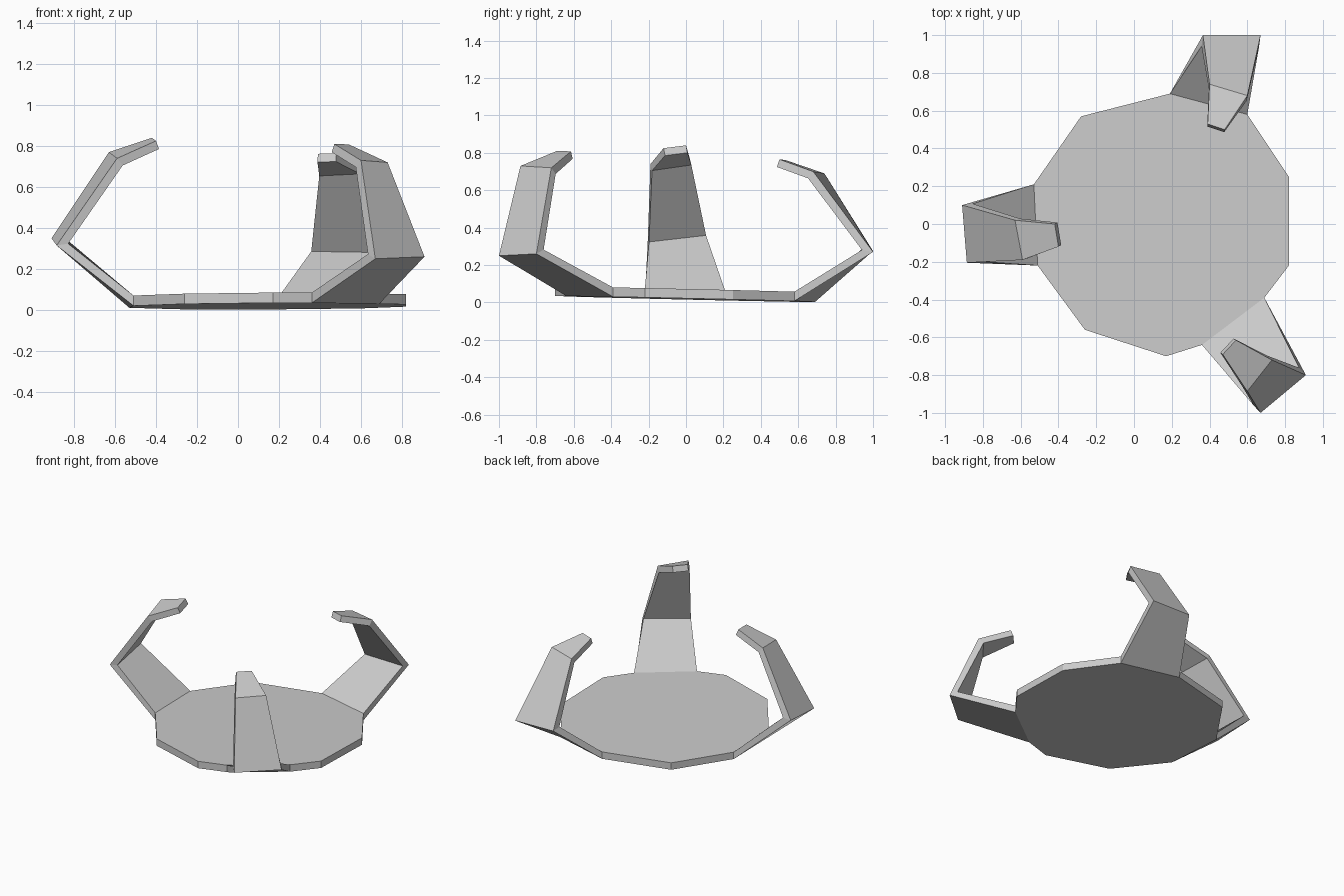
import bpy
from mathutils import Vector

cube = bpy.data.objects.get("Cube")
if cube:
    bpy.data.objects.remove(cube, do_unlink=True)

# Single matte grey for the whole model
GREY = (0.6, 0.6, 0.6, 1.0)
grey = bpy.data.materials.new("plain grey")
grey.use_nodes = True
grey.diffuse_color = GREY
grey.node_tree.nodes["Principled BSDF"].inputs["Base Color"].default_value = GREY

PLATE_THICKNESS = 0.05
CLAW_THICKNESS = 0.043


def add_mesh(name, verts, faces):
    mesh = bpy.data.meshes.new(name)
    mesh.from_pydata([tuple(v) for v in verts], [], faces)
    mesh.materials.append(grey)
    mesh.validate()
    obj = bpy.data.objects.new(name, mesh)
    bpy.context.collection.objects.link(obj)
    return obj


def on_plate(x, y):
    """Point on the underside of the slightly tilted plate."""
    return Vector((x, y, 0.018 + 0.005 * x - 0.023 * y))


# Base plate: tilted polygon outline, counter-clockwise from the left side
outline = [(0.82, -0.22), (0.82, 0.25), (0.6, 0.58), (0.19, 0.69),
           (-0.28, 0.57), (-0.53, 0.21), (-0.51, -0.22), (-0.26, -0.56),
           (0.17, -0.7), (0.36, -0.64), (0.69, -0.39)]
bottom = [on_plate(x, y) for x, y in outline]
lift = Vector((0, 0, PLATE_THICKNESS))
count = len(bottom)
sides = [(i, (i + 1) % count, (i + 1) % count + count, i + count)
         for i in range(count)]
caps = [tuple(reversed(range(count))), tuple(range(count, count + count))]
add_mesh("base_plate", bottom + [p + lift for p in bottom], sides + caps)


def add_claw(name, edge, joints):
    """Bent tapering claw: outer joint pairs, thickened inwards with mitres."""
    outer = [(bottom[edge], bottom[edge + 1])]
    outer += [(Vector(a), Vector(b)) for a, b in joints]

    # Inward normal of each segment
    normals = []
    for (a, b), (c, d) in zip(outer, outer[1:]):
        normals.append(((c + d) - (a + b)).cross((b - a) + (d - c)).normalized())

    # Inner pairs: plate rim at the root, mitred offset at the bends
    offsets = [lift]
    for n, m in zip(normals, normals[1:] + normals[-1:]):
        offsets.append((n + m) / (1 + n.dot(m)) * CLAW_THICKNESS)
    verts = []
    for (a, b), off in zip(outer, offsets):
        verts += [a, b, b + off, a + off]

    # Skin between neighbouring sections, then close the tip
    faces = []
    for s in range(len(outer) - 1):
        for k in range(4):
            i, j = s * 4 + k, s * 4 + (k + 1) % 4
            faces.append((i, j, j + 4, i + 4))
    tip = len(verts) - 4
    faces.append((tip, tip + 1, tip + 2, tip + 3))
    return add_mesh(name, verts, faces)


# Claws: knee, upper bend and tip, as pairs of outer corners
back_claw = add_claw("back_claw", 2, [
    ((0.67, 1.0, 0.27), (0.365, 1.0, 0.275)),
    ((0.6, 0.68, 0.7), (0.4, 0.74, 0.69)),
    ((0.48, 0.5, 0.765), (0.39, 0.53, 0.762))])
right_claw = add_claw("right_claw", 5, [
    ((-0.91, 0.1, 0.35), (-0.885, -0.205, 0.315)),
    ((-0.63, 0.02, 0.77), (-0.59, -0.19, 0.74)),
    ((-0.42, 0.0, 0.84), (-0.4, -0.12, 0.825))])
front_claw = add_claw("front_claw", 9, [
    ((0.67, -1.0, 0.25), (0.91, -0.8, 0.26)),
    ((0.6, -0.885, 0.73), (0.73, -0.72, 0.72)),
    ((0.47, -0.69, 0.81), (0.54, -0.615, 0.808))])
